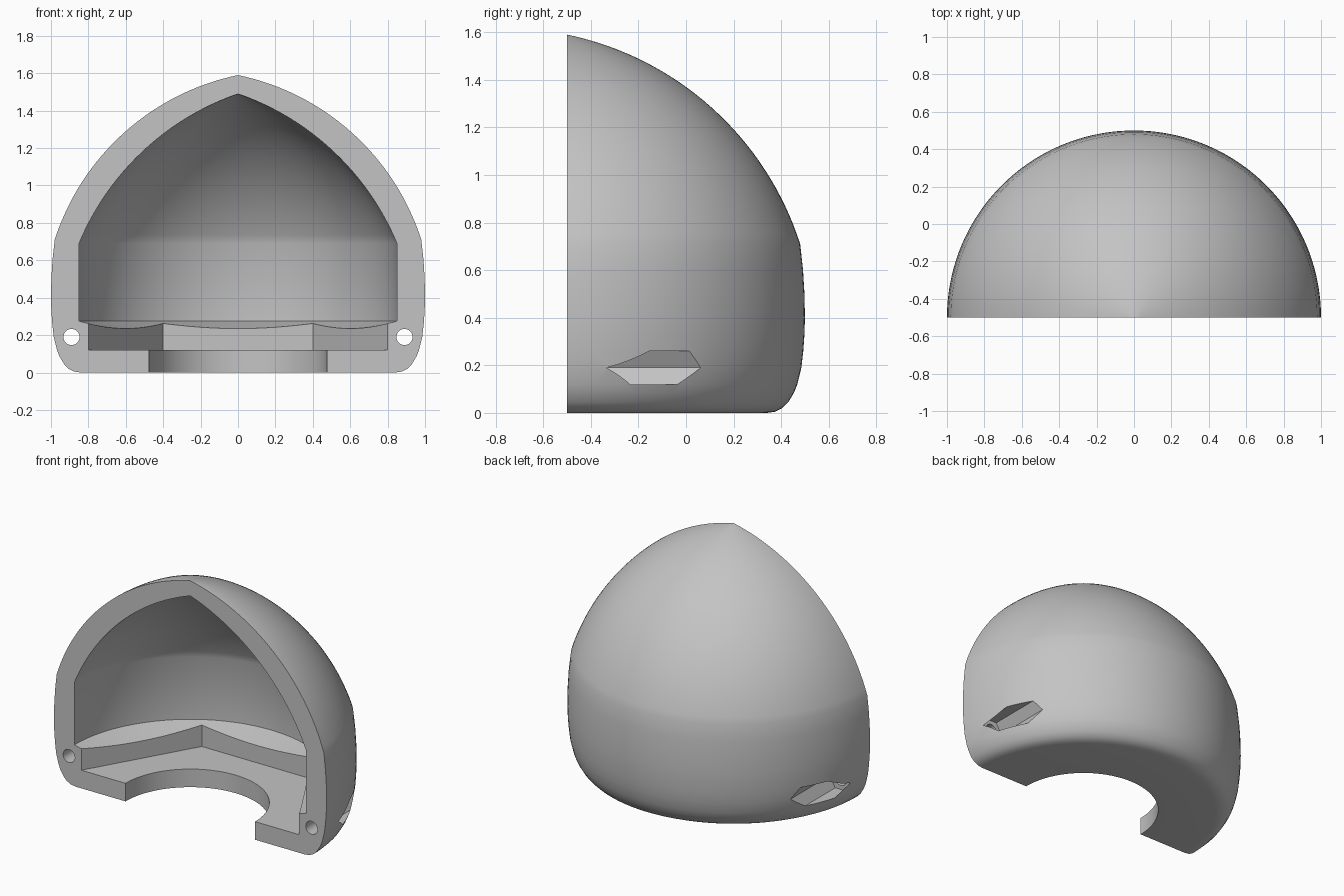
import bpy, bmesh, math
from mathutils import Matrix, Vector

if "Cube" in bpy.data.objects:
    bpy.data.objects.remove(bpy.data.objects["Cube"])

AXIS_Y = -0.5   # the revolve axis lies in the flat front face

grey = bpy.data.materials.new("plain grey")
grey.use_nodes = True
grey.diffuse_color = (0.55, 0.55, 0.55, 1)
grey.node_tree.nodes["Principled BSDF"].inputs["Base Color"].default_value = (0.55, 0.55, 0.55, 1)


def arc(a, b, sagitta, n):
    """Points on the arc from a to b that bulges outward from the axis."""
    a, b = Vector(a), Vector(b)
    chord = b - a
    half = chord.length / 2
    normal = Vector((abs(chord.y), abs(chord.x))).normalized()
    radius = (half ** 2 + sagitta ** 2) / (2 * sagitta)
    centre = (a + b) / 2 - normal * (radius - sagitta)
    start = math.atan2(a.y - centre.y, a.x - centre.x)
    end = math.atan2(b.y - centre.y, b.x - centre.x)
    return [(centre.x + radius * math.cos(start + (end - start) * i / n),
             centre.y + radius * math.sin(start + (end - start) * i / n))
            for i in range(n + 1)]


def make_object(name, bm):
    mesh = bpy.data.meshes.new(name)
    bm.to_mesh(mesh)
    bm.free()
    mesh.materials.append(grey)
    obj = bpy.data.objects.new(name, mesh)
    bpy.context.collection.objects.link(obj)
    return obj


def prism(name, sides, radius, length, matrix):
    """Prism along z with one corner on +x, then placed by the matrix."""
    bm = bmesh.new()
    ring = [bm.verts.new((radius * math.cos(math.tau * i / sides),
                          radius * math.sin(math.tau * i / sides), 0))
            for i in range(sides)]
    base = bm.faces.new(ring)
    top = bmesh.ops.extrude_face_region(bm, geom=[base])["geom"]
    bmesh.ops.translate(bm, vec=(0, 0, length),
                        verts=[g for g in top if isinstance(g, bmesh.types.BMVert)])
    bmesh.ops.transform(bm, matrix=matrix, verts=bm.verts)
    bmesh.ops.recalc_face_normals(bm, faces=bm.faces)
    return make_object(name, bm)


def cut(target, cutter):
    cutter.hide_render = True
    mod = target.modifiers.new("cut", "BOOLEAN")
    mod.operation = "DIFFERENCE"
    mod.solver = "EXACT"
    mod.object = cutter
    bpy.context.view_layer.objects.active = target
    bpy.ops.object.modifier_apply(modifier=mod.name)
    bpy.data.objects.remove(cutter)


# Half shell: dome, rounded lower side, base opening, sloped ledge, cavity
profile = arc((0, 1.59), (0.98, 0.71), 0.178, 32)
profile += [(0.992, 0.6), (0.998, 0.5), (1.0, 0.4), (0.998, 0.33), (0.993, 0.26),
            (0.985, 0.19), (0.968, 0.12), (0.954, 0.085), (0.93, 0.045),
            (0.905, 0.02), (0.875, 0.005), (0.84, 0)]
profile += [(0.475, 0), (0.475, 0.18), (0.85, 0.275)]
profile += reversed(arc((0, 1.49), (0.85, 0.69), 0.125, 24))

bm = bmesh.new()
verts = [bm.verts.new((r, AXIS_Y, z)) for r, z in profile]
edges = [bm.edges.new(pair) for pair in zip(verts, verts[1:])]
bmesh.ops.spin(bm, geom=verts + edges, cent=(0, AXIS_Y, 0), axis=(0, 0, 1),
               angle=math.pi, steps=72)
bmesh.ops.remove_doubles(bm, verts=bm.verts, dist=0.0005)
rim = [e for e in bm.edges if e.is_boundary]
bmesh.ops.holes_fill(bm, edges=rim, sides=0)
bmesh.ops.recalc_face_normals(bm, faces=bm.faces)
shell = make_object("half_dome_shell", bm)

# Hexagonal recess in the ledge
cut(shell, prism("hex_recess", 6, 0.8, 0.4, Matrix.Translation((0, AXIS_Y - 0.001, 0.12))))

# Screw bores from the front face, each opening into a hexagonal nut pocket
along_y = Matrix.Rotation(-math.pi / 2, 4, "X")
for side in (-1, 1):
    cut(shell, prism("nut_pocket", 6, 0.081, 0.7,
                     Matrix.Translation((side * 0.89, -0.35, 0.19)) @ along_y))
    cut(shell, prism("screw_bore", 32, 0.043, 0.3,
                     Matrix.Translation((side * 0.89, -0.6, 0.19)) @ along_y))

bpy.ops.object.select_all(action="DESELECT")
shell.select_set(True)
bpy.context.view_layer.objects.active = shell
bpy.ops.object.shade_smooth_by_angle(angle=math.radians(30))
